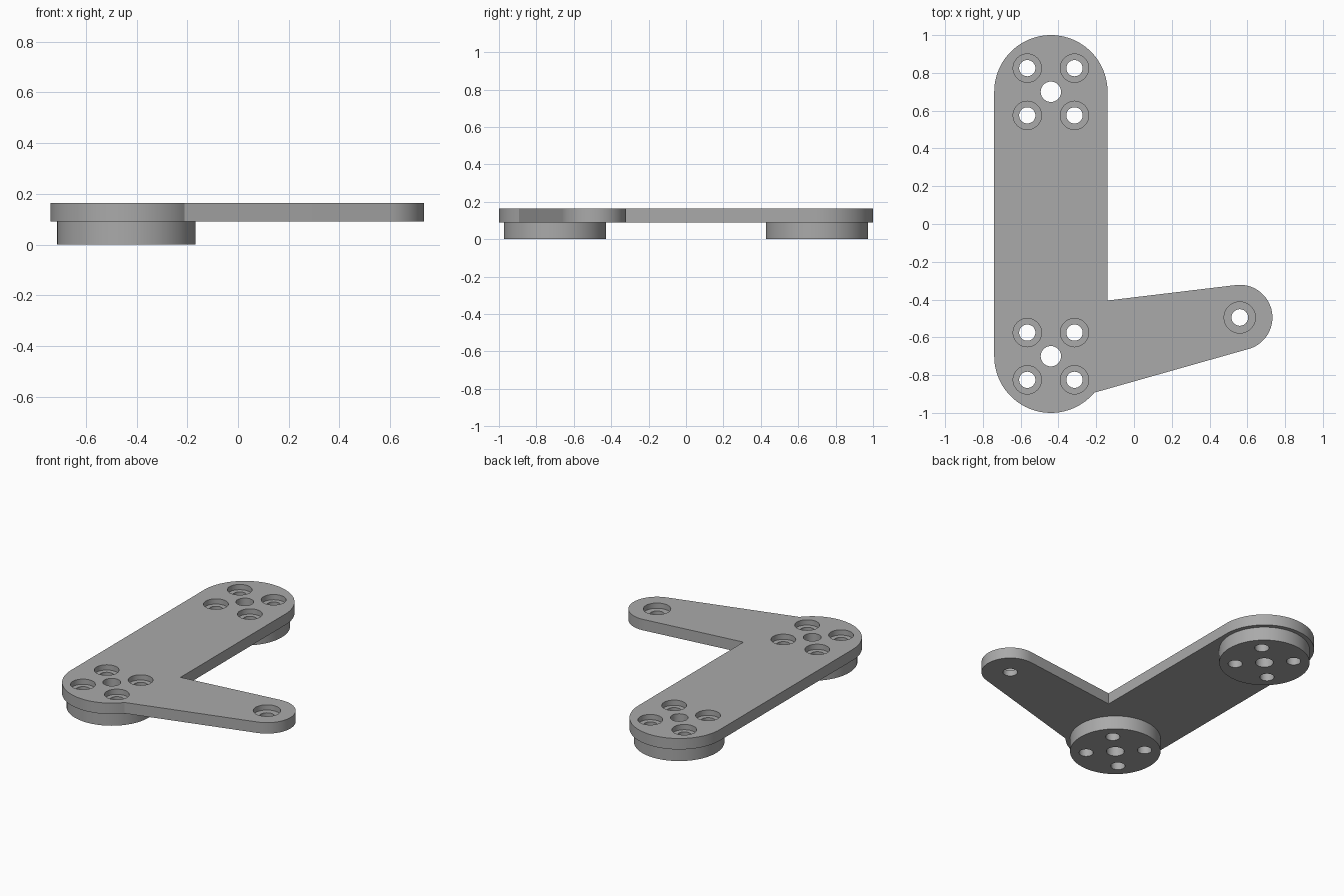
import bpy
import bmesh
from math import cos, sin, radians, tau

cube = bpy.data.objects.get("Cube")
if cube:
    bpy.data.objects.remove(cube, do_unlink=True)

FLOOR, MID, TOP = 0.0, 0.09, 0.163
SINK = 0.035                      # depth of the screw-head recesses
ENDS = [(-0.44, 0.70), (-0.44, -0.70)]
TIP = (0.56, -0.495)

grey = bpy.data.materials.new("mid_grey")
grey.use_nodes = True
colour = (0.4, 0.4, 0.4, 1)
grey.diffuse_color = colour
grey.node_tree.nodes["Principled BSDF"].inputs["Base Color"].default_value = colour


def arc(centre, radius, start, end, steps):
    angles = [radians(start + (end - start) * i / steps) for i in range(steps + 1)]
    return [(centre[0] + radius * cos(a), centre[1] + radius * sin(a)) for a in angles]


def make_object(name, bm):
    bmesh.ops.recalc_face_normals(bm, faces=bm.faces)
    mesh = bpy.data.meshes.new(name)
    bm.to_mesh(mesh)
    bm.free()
    obj = bpy.data.objects.new(name, mesh)
    bpy.context.collection.objects.link(obj)
    mesh.materials.append(grey)
    return obj


def extrude(name, outline, low, high):
    bm = bmesh.new()
    face = bm.faces.new([bm.verts.new((x, y, low)) for x, y in outline])
    result = bmesh.ops.extrude_face_region(bm, geom=[face])
    verts = [v for v in result["geom"] if isinstance(v, bmesh.types.BMVert)]
    bmesh.ops.translate(bm, verts=verts, vec=(0, 0, high - low))
    return make_object(name, bm)


def add_bore(bm, centre, profile, sides=40):
    """Closed turned solid from (radius, height) pairs."""
    rings = [[bm.verts.new((centre[0] + r * cos(tau * i / sides),
                            centre[1] + r * sin(tau * i / sides), z))
              for i in range(sides)] for r, z in profile]
    for a, b in zip(rings, rings[1:]):
        for i in range(sides):
            j = (i + 1) % sides
            bm.faces.new((a[i], a[j], b[j], b[i]))
    bm.faces.new(rings[0][::-1])
    bm.faces.new(rings[-1])


def recess(hole, head):
    return [(hole, FLOOR - 0.1), (hole, TOP - SINK), (head, TOP - SINK), (head, TOP + 0.1)]


# Flat bracket: long rounded bar with a tapered side arm
outline = (arc(ENDS[0], 0.30, 0, 180, 48)
           + arc(ENDS[1], 0.30, 180, 320, 40)
           + arc(TIP, 0.173, -74.5, 96.7, 40)
           + [(-0.14, -0.405)])
parts = [extrude("bracket_plate", outline, MID, TOP)]

# Round spacers under both ends of the bar
for name, centre in zip(("back_spacer", "front_spacer"), ENDS):
    parts.append(extrude(name, arc(centre, 0.273, 0, 360, 72)[:-1], FLOOR, MID))

# All holes as one cutter
bm = bmesh.new()
for x, y in ENDS:
    add_bore(bm, (x, y), [(0.054, FLOOR - 0.1), (0.054, TOP + 0.1)])
    for dx in (-0.125, 0.125):
        for dy in (-0.125, 0.125):
            add_bore(bm, (x + dx, y + dy), recess(0.043, 0.075))
add_bore(bm, TIP, recess(0.044, 0.083))
cutter = make_object("hole_cutter", bm)
cutter.hide_render = True

# Cut the holes, then smooth the round walls
for part in parts:
    bpy.ops.object.select_all(action="DESELECT")
    part.select_set(True)
    bpy.context.view_layer.objects.active = part
    mod = part.modifiers.new("holes", "BOOLEAN")
    mod.operation = "DIFFERENCE"
    mod.solver = "EXACT"
    mod.object = cutter
    bpy.ops.object.modifier_apply(modifier=mod.name)
    bpy.ops.object.shade_smooth_by_angle(angle=radians(30))
bpy.data.objects.remove(cutter, do_unlink=True)
